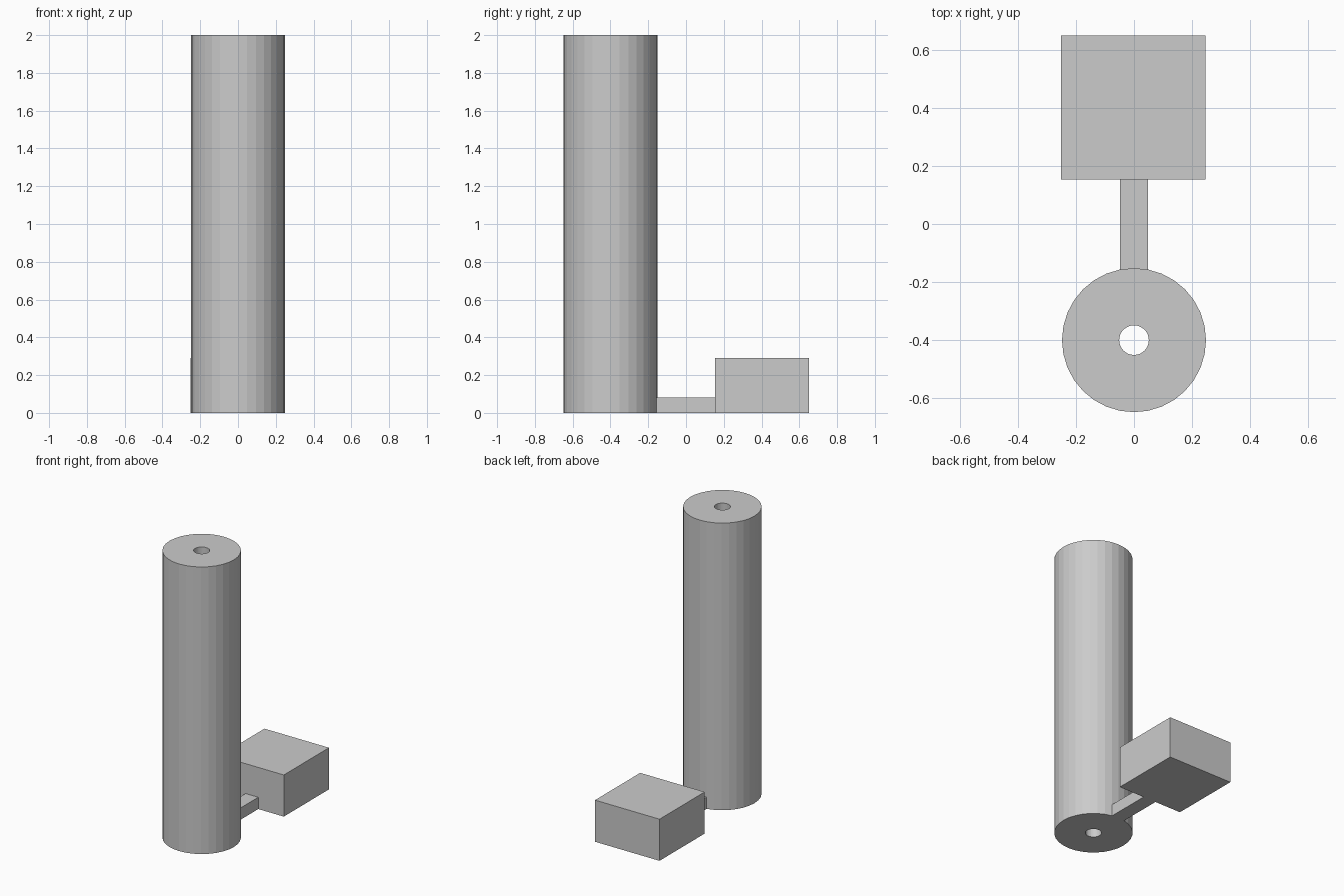
import bpy, bmesh, math
from mathutils import Matrix

if "Cube" in bpy.data.objects:
    bpy.data.objects.remove(bpy.data.objects["Cube"])

grey = bpy.data.materials.new("light_grey")
grey.diffuse_color = (0.6, 0.6, 0.6, 1)
grey.use_nodes = True
grey.node_tree.nodes["Principled BSDF"].inputs["Base Color"].default_value = grey.diffuse_color


def add_object(name, bm):
    bmesh.ops.recalc_face_normals(bm, faces=bm.faces)
    mesh = bpy.data.meshes.new(name)
    bm.to_mesh(mesh)
    bm.free()
    mesh.materials.append(grey)
    obj = bpy.data.objects.new(name, mesh)
    bpy.context.collection.objects.link(obj)
    return obj


def box(name, x0, x1, y0, y1, z0, z1):
    bm = bmesh.new()
    size = Matrix.Diagonal((x1 - x0, y1 - y0, z1 - z0, 1))
    place = Matrix.Translation(((x0 + x1) / 2, (y0 + y1) / 2, (z0 + z1) / 2))
    bmesh.ops.create_cube(bm, size=1, matrix=place @ size)
    return add_object(name, bm)


def tube(name, cy, outer, inner, height, sides):
    # a rectangular wall section swept around the vertical axis
    bm = bmesh.new()
    section = [(outer, 0), (outer, height), (inner, height), (inner, 0)]
    rings = []
    for i in range(sides):
        a = 2 * math.pi * i / sides
        rings.append([bm.verts.new((r * math.cos(a), cy + r * math.sin(a), z))
                      for r, z in section])
    for i in range(sides):
        p, q = rings[i], rings[(i + 1) % sides]
        for k in range(4):
            n = (k + 1) % 4
            bm.faces.new((p[k], q[k], q[n], p[n]))
    return add_object(name, bm)


# tall column with a narrow bore all the way through
tube("column", -0.4, 0.248, 0.051, 2.0, 32)
# low block behind the column
box("block", -0.251, 0.246, 0.153, 0.65, 0, 0.29)
# thin bar joining the two, ending just inside the column wall
box("connecting_bar", -0.049, 0.049, -0.16, 0.153, 0, 0.082)
